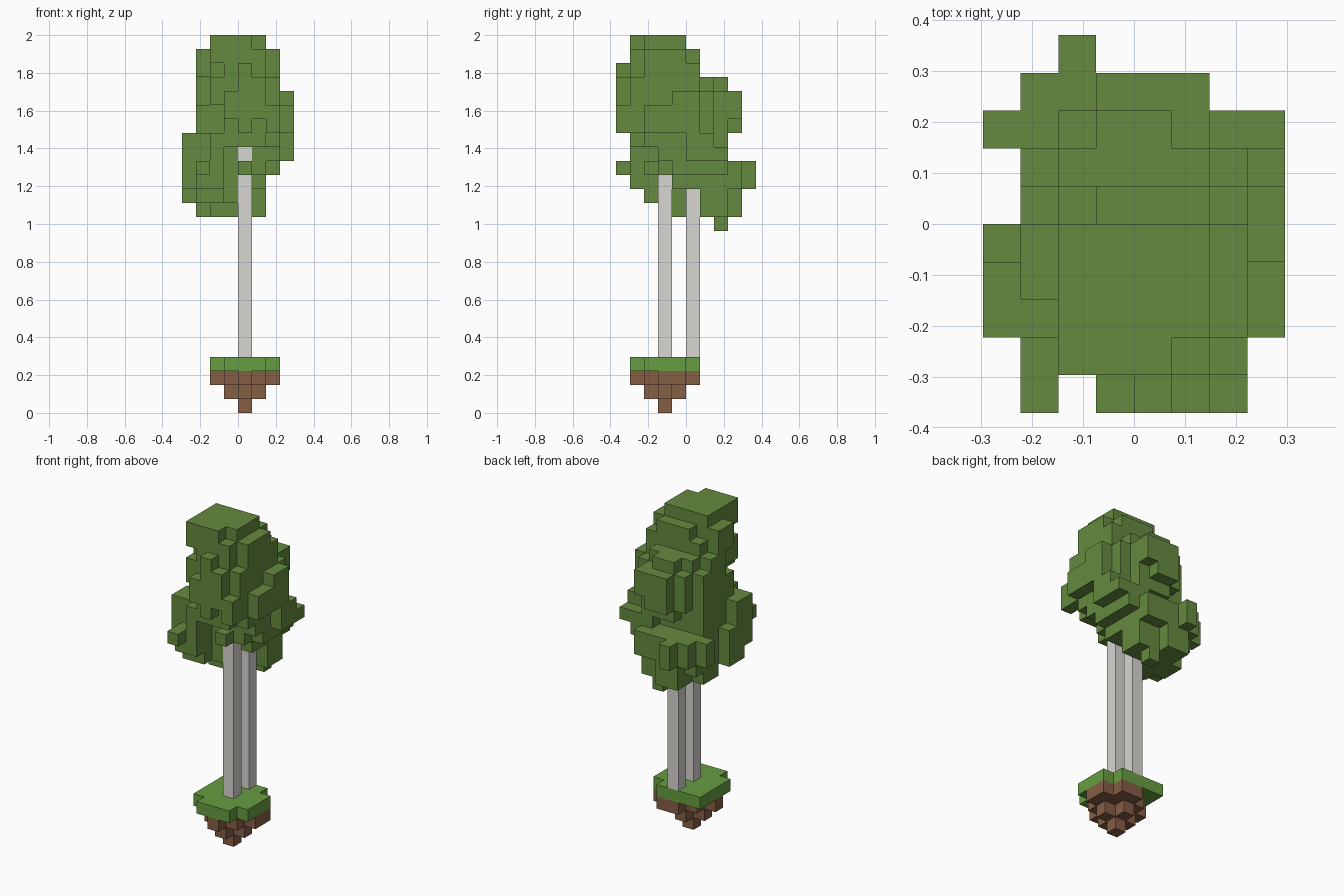
import bpy
import bmesh
import math
from itertools import product
from mathutils import Vector

old = bpy.data.objects.get("Cube")
if old:
    bpy.data.objects.remove(old, do_unlink=True)

UNIT = 2 / 27                      # edge of one cube
CENTRE = Vector((4, 5, 0))         # grid point that lies on the origin


def material(name, colour):
    mat = bpy.data.materials.new(name)
    mat.use_nodes = True
    rgba = (*colour, 1)
    mat.diffuse_color = rgba
    shader = next(n for n in mat.node_tree.nodes if n.type == "BSDF_PRINCIPLED")
    shader.inputs["Base Color"].default_value = rgba
    shader.inputs["Roughness"].default_value = 1
    return mat


def span(value):
    """A single index or an inclusive (first, last) pair."""
    first, last = value if isinstance(value, tuple) else (value, value)
    return range(first, last + 1)


def block(cells, x, y, z):
    cells.update(product(span(x), span(y), span(z)))


def carve(cells, x, y, z):
    cells.difference_update(product(span(x), span(y), span(z)))


def build(name, cells, mat, solid):
    """Skin the cells with faces wherever they touch open air."""
    bm = bmesh.new()
    for cell in cells:
        middle = Vector(cell) + Vector((.5, .5, .5))
        for axis, side in product(range(3), (-1, 1)):
            normal = Vector((0, 0, 0))
            normal[axis] = side
            if tuple(int(c) for c in Vector(cell) + normal) in solid:
                continue
            u = Vector((0, 0, 0))
            u[(axis + 1) % 3] = .5
            v = normal.cross(u)
            face = middle + normal / 2
            ring = (face - u - v, face + u - v, face + u + v, face - u + v)
            bm.faces.new([bm.verts.new((p - CENTRE) * UNIT) for p in ring])
    bmesh.ops.remove_doubles(bm, verts=bm.verts, dist=UNIT / 100)
    bmesh.ops.dissolve_limit(bm, angle_limit=math.radians(1),
                             verts=bm.verts, edges=bm.edges)
    bm.normal_update()
    mesh = bpy.data.meshes.new(name)
    bm.to_mesh(mesh)
    bm.free()
    mesh.materials.append(mat)
    obj = bpy.data.objects.new(name, mesh)
    bpy.context.collection.objects.link(obj)


soil, turf, front_trunk, rear_trunk, leaves = (set() for _ in range(5))

# Soil: an inverted stepped point
block(soil, x=4, y=3, z=(0, 2))
block(soil, x=(3, 5), y=3, z=1)
block(soil, x=4, y=(2, 4), z=1)
block(soil, x=(3, 5), y=(2, 4), z=2)
block(soil, x=(2, 6), y=3, z=2)
block(soil, x=4, y=(1, 5), z=2)
block(soil, x=6, y=4, z=2)
block(soil, x=5, y=5, z=2)

# Turf: a square slab with three clipped corners
block(turf, x=(2, 6), y=(1, 5), z=3)
for x, y in ((2, 1), (6, 1), (6, 5)):
    carve(turf, x=x, y=y, z=3)

# Twin trunks
block(front_trunk, x=4, y=3, z=(4, 18))
block(rear_trunk, x=4, y=5, z=(4, 16))

# Crown top
block(leaves, x=(2, 5), y=(1, 4), z=(25, 26))
block(leaves, x=(2, 6), y=(2, 4), z=(24, 25))
block(leaves, x=1, y=(3, 4), z=(24, 25))
block(leaves, x=(3, 5), y=(1, 5), z=(24, 25))
block(leaves, x=(2, 6), y=5, z=24)
carve(leaves, x=5, y=1, z=26)

# Crown body
block(leaves, x=(2, 6), y=(1, 5), z=(22, 23))
block(leaves, x=(2, 5), y=6, z=23)
block(leaves, x=1, y=(4, 5), z=23)
block(leaves, x=(1, 6), y=(4, 6), z=22)
block(leaves, x=(1, 6), y=(3, 6), z=(20, 21))
block(leaves, x=(3, 6), y=(1, 2), z=(20, 21))
block(leaves, x=(1, 6), y=(2, 6), z=19)
block(leaves, x=(3, 5), y=1, z=19)
block(leaves, x=(1, 6), y=(3, 6), z=18)

# Rear bulge
block(leaves, x=(3, 4), y=7, z=23)
block(leaves, x=(2, 5), y=7, z=(20, 22))
block(leaves, x=(3, 5), y=7, z=19)
block(leaves, x=(3, 5), y=8, z=(21, 22))
block(leaves, x=(3, 4), y=8, z=20)

# Left bulge
block(leaves, x=7, y=(4, 5), z=22)
block(leaves, x=7, y=(2, 5), z=(20, 21))
block(leaves, x=7, y=(5, 6), z=(18, 19))
block(leaves, x=(5, 7), y=7, z=18)

# Front tufts
block(leaves, x=4, y=0, z=(20, 24))
block(leaves, x=(3, 5), y=0, z=(21, 22))
block(leaves, x=5, y=0, z=23)
block(leaves, x=6, y=0, z=(20, 21))

# Right lower bulge and its tuft
block(leaves, x=(1, 2), y=(2, 4), z=(16, 19))
block(leaves, x=0, y=(2, 3), z=(16, 19))
block(leaves, x=0, y=4, z=(15, 17))
block(leaves, x=0, y=3, z=15)
block(leaves, x=2, y=1, z=(16, 19))
block(leaves, x=1, y=1, z=(16, 17))
block(leaves, x=1, y=0, z=17)

# Leaves wrapping the trunks
block(leaves, x=3, y=3, z=(16, 17))
block(leaves, x=4, y=2, z=17)
block(leaves, x=5, y=3, z=17)
block(leaves, x=(1, 6), y=(4, 7), z=17)

# Rear lower bulge and hanging tips
block(leaves, x=(1, 5), y=8, z=17)
block(leaves, x=(1, 5), y=(4, 8), z=16)
block(leaves, x=0, y=7, z=(16, 17))
block(leaves, x=2, y=9, z=(16, 17))
block(leaves, x=(1, 2), y=(2, 7), z=15)
block(leaves, x=3, y=(3, 7), z=15)
block(leaves, x=(2, 3), y=(4, 7), z=14)
block(leaves, x=1, y=(5, 6), z=14)
block(leaves, x=(2, 3), y=8, z=(14, 15))
block(leaves, x=(4, 5), y=(6, 7), z=(14, 15))
block(leaves, x=4, y=7, z=13)
leaves -= front_trunk | rear_trunk

# Colours and meshes
bark = material("pale_bark", (.69, .67, .64))
parts = (
    ("soil", soil, material("brown_soil", (.235, .112, .06))),
    ("turf", turf, material("grass_green", (.135, .34, .053))),
    ("front_trunk", front_trunk, bark),
    ("rear_trunk", rear_trunk, bark),
    ("leaf_crown", leaves, material("leaf_green", (.13, .255, .05))),
)
solid = set().union(*(cells for _, cells, _ in parts))
for name, cells, mat in parts:
    build(name, cells, mat, solid)
